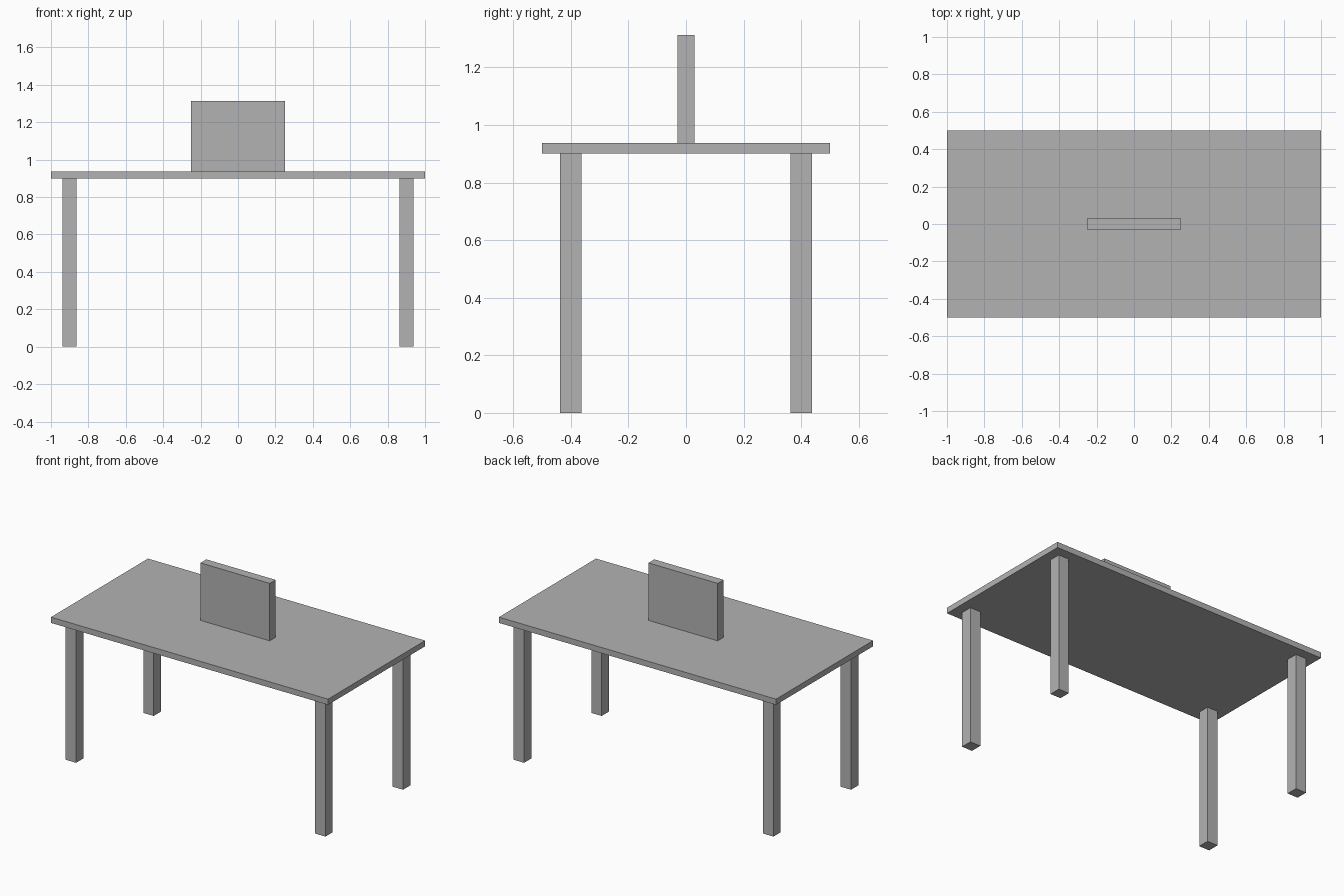
import bpy

default_cube = bpy.data.objects.get("Cube")
if default_cube:
    bpy.data.objects.remove(default_cube, do_unlink=True)

# One plain grey for everything
GREY = (0.45, 0.45, 0.45, 1.0)
grey = bpy.data.materials.new("plain_grey")
grey.use_nodes = True
grey.diffuse_color = GREY
grey.node_tree.nodes["Principled BSDF"].inputs["Base Color"].default_value = GREY


def box(name, size, x, y, bottom):
    """Add a box of the given size standing on the height `bottom`."""
    bpy.ops.mesh.primitive_cube_add(size=1, location=(x, y, bottom + size[2] / 2))
    obj = bpy.context.object
    obj.name = name
    obj.scale = size
    bpy.ops.object.transform_apply(location=False, rotation=False, scale=True)
    obj.data.materials.append(grey)
    return obj


LEG_HEIGHT = 0.9
TOP_THICKNESS = 0.0375

# Tabletop
box("tabletop", (2.0, 1.0, TOP_THICKNESS), 0, 0, LEG_HEIGHT)

# Four square legs, set in from the corners
for side, sx in (("right", -1), ("left", 1)):
    for end, sy in (("front", -1), ("back", 1)):
        box(f"{end}_{side}_leg", (0.075, 0.075, LEG_HEIGHT), sx * 0.9, sy * 0.4, 0)

# Upright panel standing on the middle of the table
box("upright_panel", (0.5, 0.06, 0.375), 0, 0, LEG_HEIGHT + TOP_THICKNESS)
